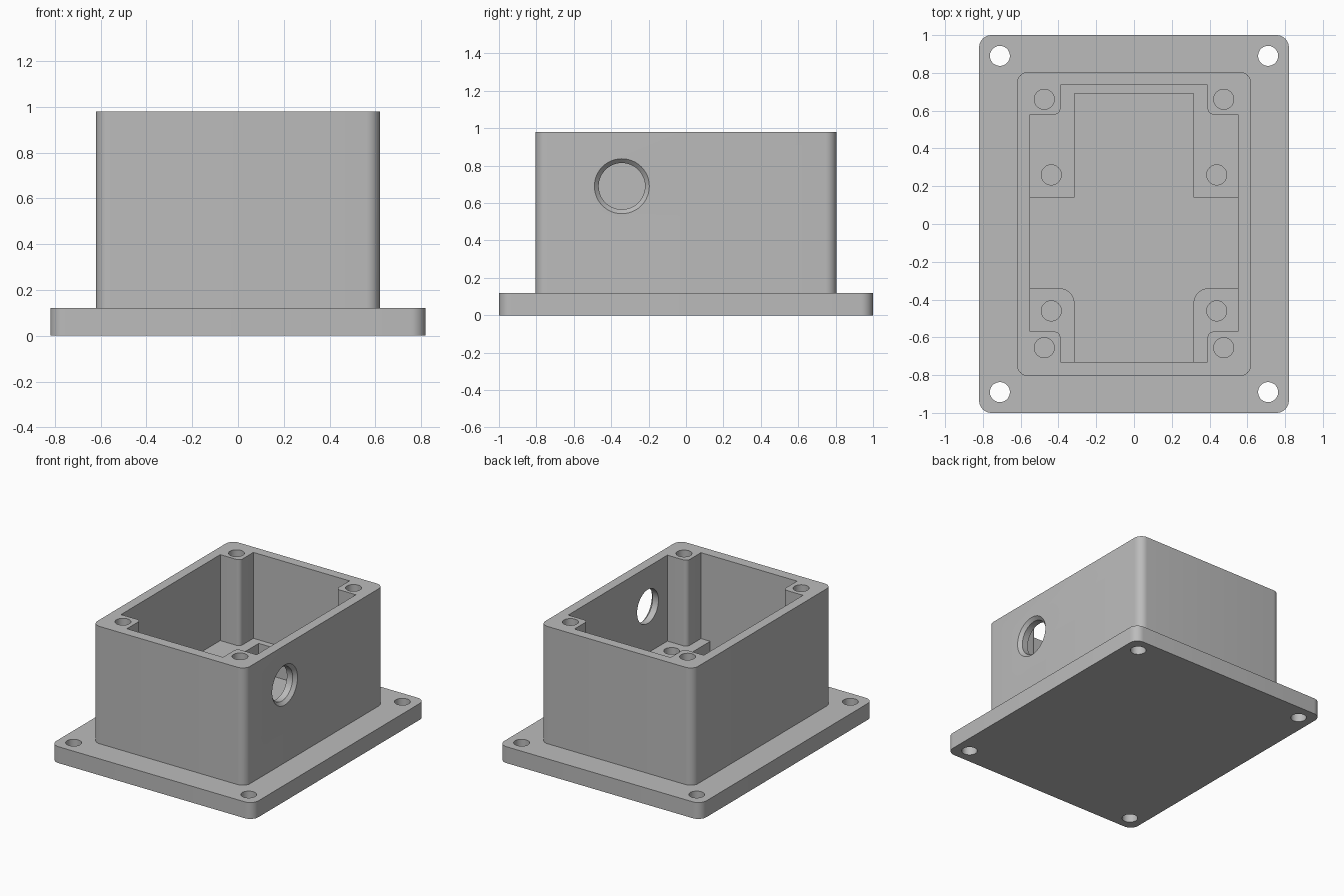
import bpy
import bmesh
import math
from mathutils import Vector, Matrix

cube = bpy.data.objects.get("Cube")
if cube:
    bpy.data.objects.remove(cube, do_unlink=True)

# Single grey material
grey = bpy.data.materials.new("plain_grey")
grey.use_nodes = True
colour = (0.5, 0.5, 0.5, 1)
grey.diffuse_color = colour
grey.node_tree.nodes["Principled BSDF"].inputs["Base Color"].default_value = colour


def add_object(name, bm):
    bmesh.ops.recalc_face_normals(bm, faces=bm.faces)
    mesh = bpy.data.meshes.new(name)
    bm.to_mesh(mesh)
    bm.free()
    mesh.materials.append(grey)
    obj = bpy.data.objects.new(name, mesh)
    bpy.context.collection.objects.link(obj)
    return obj


def rounded(corners, steps=8):
    """Outline of right-angled corners (x, y, radius) with arcs."""
    out = []
    for i, (x, y, r) in enumerate(corners):
        p = Vector((x, y))
        if r == 0:
            out.append(p)
            continue
        a = (Vector(corners[i - 1][:2]) - p).normalized()
        b = (Vector(corners[(i + 1) % len(corners)][:2]) - p).normalized()
        centre = p + r * (a + b)
        for k in range(steps + 1):
            t = math.pi / 2 * k / steps
            out.append(centre - r * (b * math.cos(t) + a * math.sin(t)))
    return out


def prism(name, corners, z0, z1):
    bm = bmesh.new()
    face = bm.faces.new([bm.verts.new((p.x, p.y, z0)) for p in rounded(corners)])
    new = bmesh.ops.extrude_face_region(bm, geom=[face])["geom"]
    top = [v for v in new if isinstance(v, bmesh.types.BMVert)]
    bmesh.ops.translate(bm, verts=top, vec=(0, 0, z1 - z0))
    return add_object(name, bm)


def box_corners(x0, x1, y0, y1, r=0):
    return [(x0, y0, r), (x1, y0, r), (x1, y1, r), (x0, y1, r)]


def cone(name, r1, r2, depth, matrix):
    bm = bmesh.new()
    bmesh.ops.create_cone(bm, cap_ends=True, segments=48, radius1=r1,
                          radius2=r2, depth=depth, matrix=matrix)
    return add_object(name, bm)


def combine(target, tool, operation):
    mod = target.modifiers.new("combine", 'BOOLEAN')
    mod.operation = operation
    mod.solver = 'EXACT'
    mod.object = tool
    bpy.context.view_layer.objects.active = target
    bpy.ops.object.modifier_apply(modifier=mod.name)
    bpy.data.objects.remove(tool, do_unlink=True)


def drill(target, x, y, z0, z1, r=0.053):
    place = Matrix.Translation((x, y, (z0 + z1) / 2))
    combine(target, cone("drill", r, r, z1 - z0, place), 'DIFFERENCE')


TOP, FLANGE, FLOOR, PLATFORM = 0.98, 0.12, 0.14, 0.35

# Flange plate and the box standing on it
enclosure = prism("enclosure", box_corners(-0.82, 0.82, -1, 1, 0.065), 0, FLANGE)
body = prism("body", box_corners(-0.62, 0.62, -0.805, 0.805, 0.06), 0.06, TOP)
combine(enclosure, body, 'UNION')

# Cavity, notched so that a screw post remains in each corner
right = [(0.39, -0.73, 0), (0.39, -0.57, 0.03), (0.55, -0.57, 0),
         (0.55, 0.58, 0), (0.39, 0.58, 0.03), (0.39, 0.735, 0)]
left = [(-x, y, r) for x, y, r in reversed(right)]
combine(enclosure, prism("cavity", right + left, FLOOR, 1.2), 'DIFFERENCE')

# Raised U-shaped platform along the back
side = [(0.58, 0.77, 0), (0.58, 0.14, 0), (0.315, 0.14, 0), (0.315, 0.69, 0)]
mirrored = [(-x, y, r) for x, y, r in reversed(side)]
combine(enclosure, prism("rear_platform", side + mirrored, 0.1, PLATFORM), 'UNION')

# Raised front pads with one rounded corner each
for s in (-1, 1):
    pad = [(s * 0.315, -0.77, 0), (s * 0.58, -0.77, 0),
           (s * 0.58, -0.34, 0), (s * 0.315, -0.34, 0.08)]
    combine(enclosure, prism("front_pad", pad, 0.1, PLATFORM), 'UNION')

# Screw holes: flange (through), corner posts and platforms (blind)
for s in (-1, 1):
    for y in (-0.89, 0.89):
        drill(enclosure, s * 0.71, y, -0.1, 0.3)
    for y in (-0.655, 0.66):
        drill(enclosure, s * 0.475, y, 0.58, 1.1)
    for y in (-0.46, 0.26):
        drill(enclosure, s * 0.438, y, 0.2, 0.45)

# Chamfered cable opening in one side wall
turn = Matrix.Rotation(math.pi / 2, 4, 'Y')
for name, r1, r2, x0, x1 in (("opening", 0.124, 0.124, 0.5, 0.7),
                             ("chamfer", 0.124, 0.17, 0.597, 0.643)):
    place = Matrix.Translation(((x0 + x1) / 2, -0.343, 0.69)) @ turn
    combine(enclosure, cone(name, r1, r2, x1 - x0, place), 'DIFFERENCE')

# Smooth fillets, crisp edges
bpy.ops.object.select_all(action='DESELECT')
enclosure.select_set(True)
bpy.context.view_layer.objects.active = enclosure
bpy.ops.object.shade_smooth_by_angle(angle=math.radians(30))
